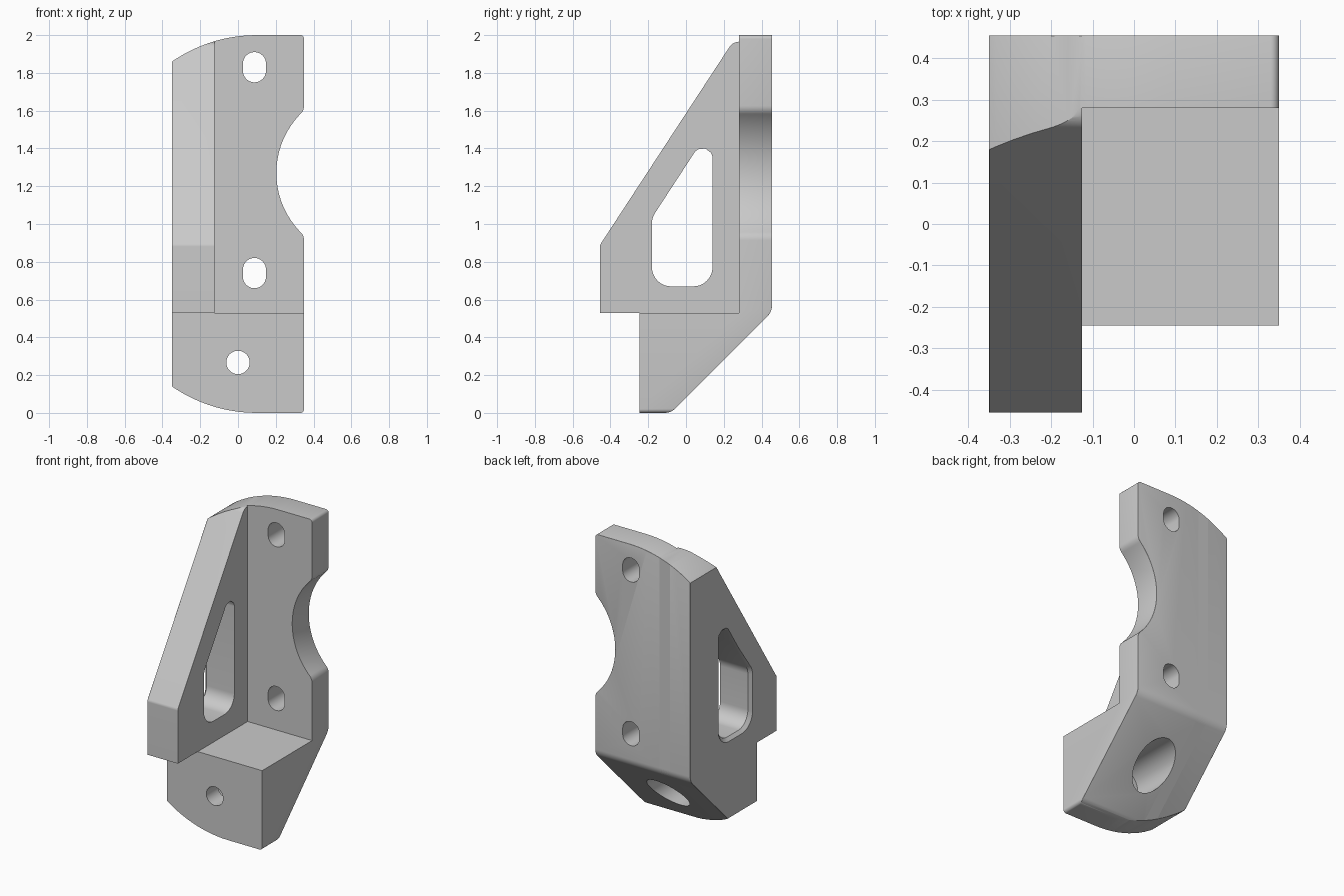
import bpy, bmesh
from math import sqrt, sin, cos, radians
from mathutils import Vector

old = bpy.data.objects.get("Cube")
if old:
    bpy.data.objects.remove(old, do_unlink=True)

grey = bpy.data.materials.new("plain_grey")
grey.use_nodes = True
colour = (0.59, 0.59, 0.59, 1)
grey.diffuse_color = colour
grey.node_tree.nodes["Principled BSDF"].inputs["Base Color"].default_value = colour


def rounded(corners, steps=8):
    """Polygon from (a, b, radius) corners, with each corner filleted."""
    out = []
    for i, (a, b, r) in enumerate(corners):
        p = Vector((a, b))
        if r == 0:
            out.append(p)
            continue
        u = (Vector(corners[i - 1][:2]) - p).normalized()
        v = (Vector(corners[(i + 1) % len(corners)][:2]) - p).normalized()
        half = u.angle(v) / 2
        centre = p + (u + v).normalized() * (r / sin(half))
        reach = r * cos(half) / sin(half)
        start, end = p + u * reach - centre, p + v * reach - centre
        for k in range(steps + 1):
            out.append(centre + start.lerp(end, k / steps).normalized() * r)
    return out


def loft(name, axis, lo, hi, loop, far_loop=None):
    """Solid between two matching loops lying across the x or y axis."""
    def place(p, d):
        return (d, p.x, p.y) if axis == "x" else (p.x, d, p.y)
    bm = bmesh.new()
    a = [bm.verts.new(place(p, lo)) for p in loop]
    b = [bm.verts.new(place(p, hi)) for p in (far_loop or loop)]
    bm.faces.new(a)
    bm.faces.new(b[::-1])
    for i in range(len(a)):
        bm.faces.new((a[i - 1], a[i], b[i], b[i - 1]))
    bmesh.ops.recalc_face_normals(bm, faces=bm.faces)
    mesh = bpy.data.meshes.new(name)
    bm.to_mesh(mesh)
    bm.free()
    mesh.materials.append(grey)
    ob = bpy.data.objects.new(name, mesh)
    bpy.context.collection.objects.link(ob)
    return ob


def combine(target, tool, operation):
    """Apply an exact boolean and discard the tool."""
    mod = target.modifiers.new("combine", "BOOLEAN")
    mod.object, mod.operation, mod.solver = tool, operation, "EXACT"
    graph = bpy.context.evaluated_depsgraph_get()
    target.data = bpy.data.meshes.new_from_object(target.evaluated_get(graph))
    target.modifiers.clear()
    bpy.data.objects.remove(tool, do_unlink=True)


def bevel_edges(ob, rule, offset, segments):
    bm = bmesh.new()
    bm.from_mesh(ob.data)
    bmesh.ops.remove_doubles(bm, verts=bm.verts, dist=0.0005)
    bmesh.ops.dissolve_limit(bm, angle_limit=radians(0.5),
                             verts=bm.verts, edges=bm.edges)
    bm.normal_update()
    edges = [e for e in bm.edges if len(e.link_faces) == 2 and rule(e)]
    bmesh.ops.bevel(bm, geom=edges, offset=offset, segments=segments,
                    affect="EDGES", profile=0.5, clamp_overlap=True)
    bm.to_mesh(ob.data)
    bm.free()


# Side profiles: the foot and back plate, and the same with the gusset
rear = [(-0.245, 0, 0), (-0.08, 0, 0.08), (0.455, 0.535, 0.08), (0.455, 2.1, 0)]
plate = rounded(rear + [(0.28, 2.1, 0), (0.28, 0.53, 0), (-0.245, 0.53, 0)])
gusset = rounded(rear + [(0.28, 2.1, 0), (0.28, 1.965, 0), (0.245, 1.96, 0.06),
                         (-0.455, 0.89, 0.03), (-0.455, 0.53, 0), (-0.245, 0.53, 0)])

bracket = loft("bracket", "x", -0.2, 0.45, plate)
web = loft("gusset_web", "x", -0.35, -0.125, gusset)


# Chamfer the outer side of the web, except underneath and at the foot
def outer_rim(e):
    mid = (e.verts[0].co + e.verts[1].co) / 2
    on_side = all(v.co.x < -0.349 for v in e.verts)
    n = [f.normal for f in e.link_faces if f.normal.x > -0.5]
    return on_side and bool(n) and (n[0].y > 0.05 or (n[0].y < -0.1 and mid.z > 0.54))


bevel_edges(web, outer_rim, 0.02, 1)
combine(bracket, web, "UNION")

# Front outline: bowed ends on one side, round bite out of the other
R, bow = 0.793, range(13)
xs = [0.1 - 0.52 * i / 12 for i in bow]
top = [(x, 2 - R + sqrt(R * R - (x - 0.1) ** 2), 0) for x in xs]
bottom = [(x, 2 - z, 0) for x, z, r in reversed(top)]
bite = []
for i in range(21):
    t = radians(47.8 * (i / 10 - 1))
    bite.append((0.65 - 0.447 * cos(t), 1.27 + 0.447 * sin(t), 0.06 if i in (0, 20) else 0))
outline = rounded(top + bottom + [(0.35, 0, 0.02)] + bite + [(0.35, 2, 0.02)], 5)
combine(bracket, loft("outline", "y", -0.6, 0.6, outline), "INTERSECT")


# Soften the rim of the back and the sloping underside
def back_rim(e):
    f, g = sorted((f.normal for f in e.link_faces), key=lambda n: n.y)
    return abs(g.x) < 0.1 and g.y > 0.3 and abs(f.y) < 0.05 and f.angle(g) > 0.6


bevel_edges(bracket, back_rim, 0.014, 3)

# Window in the web, with a chamfered outer rim
window = rounded([(-0.18, 0.67, 0.1), (0.14, 0.67, 0.1),
                  (0.14, 1.524, 0.052), (-0.18, 1.034, 0.1)])
middle = Vector((-0.02, 1.04))
flare = [middle + Vector(((p.x - middle.x) * 1.25, (p.y - middle.y) * 1.11)) for p in window]
combine(bracket, loft("window", "x", -0.45, 0.0, window), "DIFFERENCE")
combine(bracket, loft("window_rim", "x", -0.37, -0.33, flare, window), "DIFFERENCE")


# Bolt slots, foot hole and its counterbore
def slot(x, z, r, stretch, lo, hi):
    pts = []
    for i in range(48):
        t = radians(7.5 * (i + 0.5))
        shift = stretch if sin(t) > 0 else -stretch
        pts.append(Vector((x + r * cos(t), z + r * sin(t) + shift)))
    combine(bracket, loft("slot", "y", lo, hi, pts), "DIFFERENCE")


for z in (0.74, 1.83):
    slot(0.087, z, 0.061, 0.019, 0.2, 0.6)
slot(0, 0.267, 0.062, 0, -0.4, 0.6)
slot(0, 0.267, 0.13, 0, -0.12, 0.6)

# Smooth the curved faces and keep the edges sharp
bpy.ops.object.select_all(action="DESELECT")
bracket.select_set(True)
bpy.context.view_layer.objects.active = bracket
bpy.ops.object.shade_smooth_by_angle(angle=radians(28))
